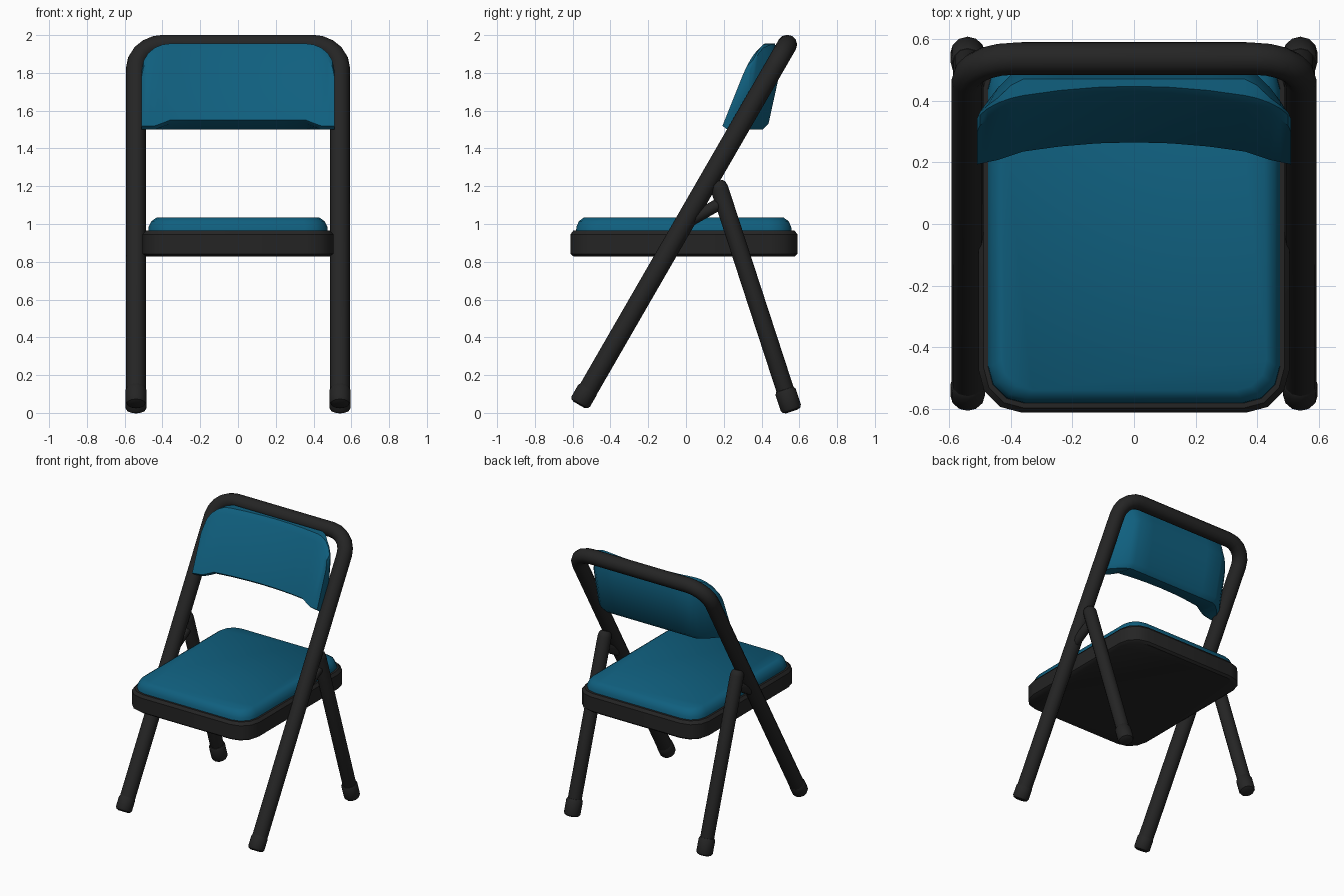
import bpy, bmesh, math
from mathutils import Vector

if "Cube" in bpy.data.objects:
    bpy.data.objects.remove(bpy.data.objects["Cube"])


def material(name, col):
    m = bpy.data.materials.new(name)
    m.diffuse_color = (*col, 1)
    m.use_nodes = True
    m.node_tree.nodes["Principled BSDF"].inputs["Base Color"].default_value = m.diffuse_color
    return m


BLACK = material("black_metal", (0.018, 0.018, 0.018))
BLUE = material("blue_vinyl", (0.005, 0.115, 0.21))


def loft(name, rings, mat, angle=35):
    """Skin closed rings of equal size and cap both ends."""
    bm = bmesh.new()
    vs = [[bm.verts.new(p) for p in r] for r in rings]
    n = len(vs[0])
    for a, b in zip(vs, vs[1:]):
        for i in range(n):
            j = (i + 1) % n
            bm.faces.new((a[i], a[j], b[j], b[i]))
    bm.faces.new(vs[0][::-1])
    bm.faces.new(vs[-1])
    bmesh.ops.recalc_face_normals(bm, faces=bm.faces)
    me = bpy.data.meshes.new(name)
    bm.to_mesh(me)
    bm.free()
    me.materials.append(mat)
    ob = bpy.data.objects.new(name, me)
    bpy.context.collection.objects.link(ob)
    bpy.ops.object.select_all(action='DESELECT')
    bpy.context.view_layer.objects.active = ob
    ob.select_set(True)
    bpy.ops.object.shade_smooth_by_angle(angle=math.radians(angle))
    return ob


def tube(name, pts, radii, side, sides=12):
    """Sweep a circle along points; side = a normal for the first ring."""
    pts = [Vector(p) for p in pts]
    rings, u = [], Vector(side)
    for i, p in enumerate(pts):
        d = Vector()
        if i > 0:
            d += (p - pts[i - 1]).normalized()
        if i < len(pts) - 1:
            d += (pts[i + 1] - p).normalized()
        d.normalize()
        u = (u - d * u.dot(d)).normalized()
        w = d.cross(u)
        rings.append([p + radii[i] * (u * math.cos(t) + w * math.sin(t))
                      for t in (2 * math.pi * k / sides for k in range(sides))])
    return loft(name, rings, BLACK)


def rod(name, a, b, r, dome):
    """Straight tube with rounded ends."""
    a, b = Vector(a), Vector(b)
    d = (b - a).normalized() * dome
    return tube(name, [a, a + d * .35, a + d, b - d, b - d * .35, b],
                [r * .6, r * .88, r, r, r * .88, r * .6], (1, 0, 0))


def slab(name, levels, mat):
    """Rounded rectangle stack; level = z, half width, y front, y back, radius."""
    rings = []
    for z, hx, y0, y1, r in levels:
        ring = []
        for cx, cy, a0 in ((hx - r, y1 - r, 0), (r - hx, y1 - r, 90),
                           (r - hx, y0 + r, 180), (hx - r, y0 + r, 270)):
            for k in range(4):
                t = math.radians(a0 + 30 * k)
                ring.append((cx + r * math.cos(t), cy + r * math.sin(t), z))
        rings.append(ring)
    return loft(name, rings, mat)


# Front frame: one bent tube leaning back, front legs plus top bar
def lean(z):
    return -0.56 + 0.577 * (z - 0.05)


half = [(0.54, 0.09)]
for k in range(6):
    t = math.pi / 2 * k / 5
    half.append((0.39 + 0.15 * math.cos(t), 1.83 + 0.12 * math.sin(t)))
path = half + [(-x, z) for x, z in half[::-1]]
tube("front_frame", [(x, lean(z), z) for x, z in path],
     [0.052] * len(path), (1, 0, 0))

for s, label in ((1, "right"), (-1, "left")):
    x = 0.54 * s
    # Rear leg and folding strut
    rod("rear_leg_" + label, (x, 0.545, 0.06), (x, 0.165, 1.225), 0.047, 0.04)
    rod("strut_" + label, (x, -0.01, 1.0), (x, 0.20, 1.12), 0.032, 0.02)
    # Rubber feet
    rod("front_foot_" + label, (x, -0.567, 0.043), (x, -0.512, 0.138), 0.056, 0.02)
    rod("rear_foot_" + label, (x, 0.561, 0.008), (x, 0.521, 0.13), 0.056, 0.02)

# Seat pan
slab("seat_pan", [(0.828, 0.485, -0.595, 0.575, 0.13), (0.842, 0.505, -0.612, 0.59, 0.14),
                  (0.945, 0.505, -0.612, 0.59, 0.14), (0.965, 0.488, -0.597, 0.575, 0.13)], BLACK)
# Seat cushion
slab("seat_cushion", [(0.95, 0.475, -0.583, 0.56, 0.12), (0.985, 0.473, -0.58, 0.557, 0.12),
                      (1.015, 0.458, -0.567, 0.543, 0.11), (1.035, 0.43, -0.54, 0.515, 0.10)], BLUE)


# Backrest: vertical sections lofted across the width, curved in plan
def section(x):
    ax = abs(x)
    u = max(0.0, (ax - 0.36) / 0.15)
    zt = 1.955 - 0.14 * (1 - math.sqrt(max(0.0, 1 - u * u)))
    zf = 1.55 - 0.03 * min(1, u * 2)
    bow = 0.06 * (ax / 0.51) ** 2

    def front(z):
        return 0.265 + 0.4 * (z - 1.55) - bow

    def back(z):
        return 0.43 + 0.22 * (z - 1.5) - 0.14 * u ** 1.5

    prof = [(front(zf) + 0.025, zf - 0.02), (front(zf), zf), (front(zt - 0.035), zt - 0.035),
            (front(zt) + 0.02, zt), (max(back(zt) - 0.06, front(zt) + 0.03), zt),
            (back(zt - 0.12), zt - 0.12), (back(1.53), 1.53), (back(1.5) - 0.025, 1.5)]
    return [(x, y, z) for y, z in prof]


xs = [0, 0.12, 0.24, 0.36, 0.40, 0.44, 0.475, 0.50, 0.51]
loft("backrest", [section(x) for x in [-v for v in xs[:0:-1]] + xs], BLUE)
